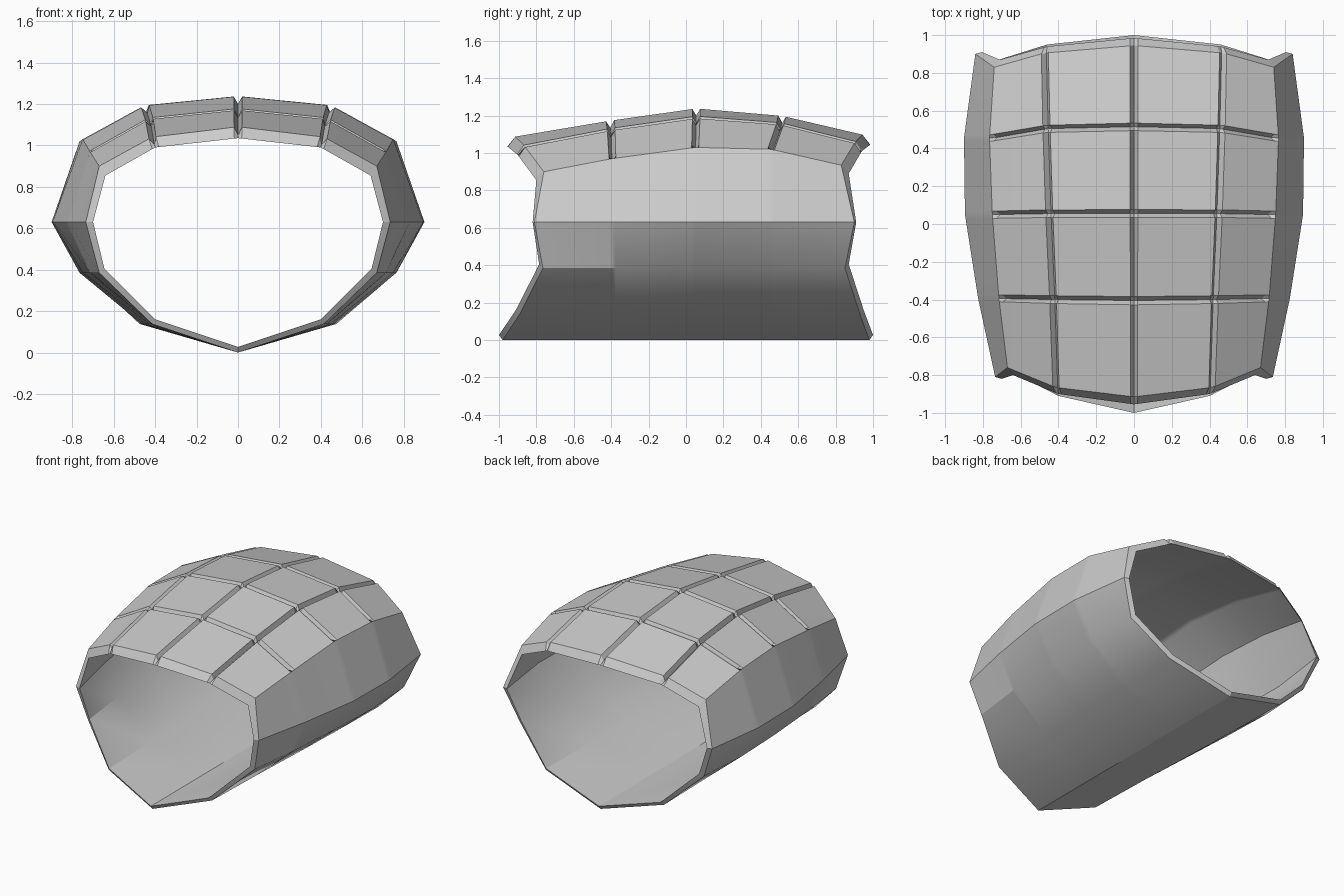
import bpy, bmesh, math
from mathutils import Vector

if "Cube" in bpy.data.objects:
    bpy.data.objects.remove(bpy.data.objects["Cube"])

# Half cross-section runs top centre -> side -> bottom centre (7 points),
# sampled at five stations from front to back.
X1 = [.415, .43, .45, .465, .475]
X2 = [.67, .715, .75, .765, .74]
X3 = [.735, .825, .895, .90, .84]
ZERO = [0] * 5
XS = [ZERO, X1, X2, X3, X2, X1, ZERO]
ZS = [[1.09, 1.175, 1.24, 1.20, 1.10],
      [1.04, 1.13, 1.195, 1.16, 1.06],
      [.90, .97, 1.03, 1.02, .935],
      [.63] * 5, [.385] * 5, [.138] * 5, ZERO]
Y_FRONT = [-.915, -.865, -.76, -.81, -.765, -.89, -.98]
Y_BACK = [.945, .905, .83, .90, .85, .93, .98]
Y_MID = [(-.405, .055, .515), (-.40, .055, .505), (-.395, .05, .455)]
# Inward thickness and outward flare of the inner lip
INX = [0, -.015, -.03, -.035, -.025, -.015, 0]
INZ = [-.055, -.05, -.045, 0, .02, .022, .027]
FLARE = [.04, .035, .04, .01, .02, .02, .02]
GROOVE = .72


def control(i, k):
    if k == 0:
        y = Y_FRONT[i]
    elif k == 4:
        y = Y_BACK[i]
    else:
        y = Y_MID[min(i, 2)][k - 1]
    return Vector((XS[i][k], y, ZS[i][k]))


def surface(u, v):
    i, k = min(int(u), 5), min(int(v), 3)
    a, b = u - i, v - k
    return (control(i, k).lerp(control(i + 1, k), a)
            .lerp(control(i, k + 1).lerp(control(i + 1, k + 1), a), b))


def inward(u):
    i = min(int(u), 5)
    a = u - i
    mix = lambda t: t[i] * (1 - a) + t[i + 1] * a
    return Vector((mix(INX), 0, mix(INZ))), mix(FLARE)


# Grid lines: each groove is a trio of lines with the middle one sunk
E = .045
half = [0, E, 1 - E, 1, 1 + E * 1.3, 1.93, 2, 3, 4, 5, 6]
ring = [(u, 1) for u in half] + [(u, -1) for u in reversed(half[1:-1])]
rows = [0] + [k + d for k in (1, 2, 3) for d in (-E, 0, E)] + [4]


def outer_point(u, s, v):
    p = surface(u, v)
    sunk = u in (0, 1) or (v in (1, 2, 3) and u < 2)
    if sunk:
        p += inward(u)[0] * GROOVE
    return (p.x * s, p.y, p.z)


def inner_point(u, s, v):
    off, flare = inward(u)
    p = surface(u, v) + off
    p.y += flare * (-1 if v == 0 else 1 if v == 4 else 0)
    return (p.x * s, p.y, p.z)


# Shell: grooved outside, plain inside, joined at both rims
bm = bmesh.new()
outer = [[bm.verts.new(outer_point(u, s, v)) for u, s in ring] for v in rows]
inner = [[bm.verts.new(inner_point(u, s, v)) for u, s in ring]
         for v in (0, 1, 2, 3, 4)]
loops = outer + inner[::-1]
n = len(ring)
for r in range(len(loops)):
    a, b = loops[r], loops[(r + 1) % len(loops)]
    for j in range(n):
        q = (j + 1) % n
        bm.faces.new((a[j], a[q], b[q], b[j]))
bmesh.ops.recalc_face_normals(bm, faces=bm.faces)
mesh = bpy.data.meshes.new("grooved_shell")
bm.to_mesh(mesh)
bm.free()
shell = bpy.data.objects.new("grooved_shell", mesh)
bpy.context.collection.objects.link(shell)
bpy.context.view_layer.objects.active = shell
shell.select_set(True)
bpy.ops.object.shade_smooth_by_angle(angle=math.radians(25))
